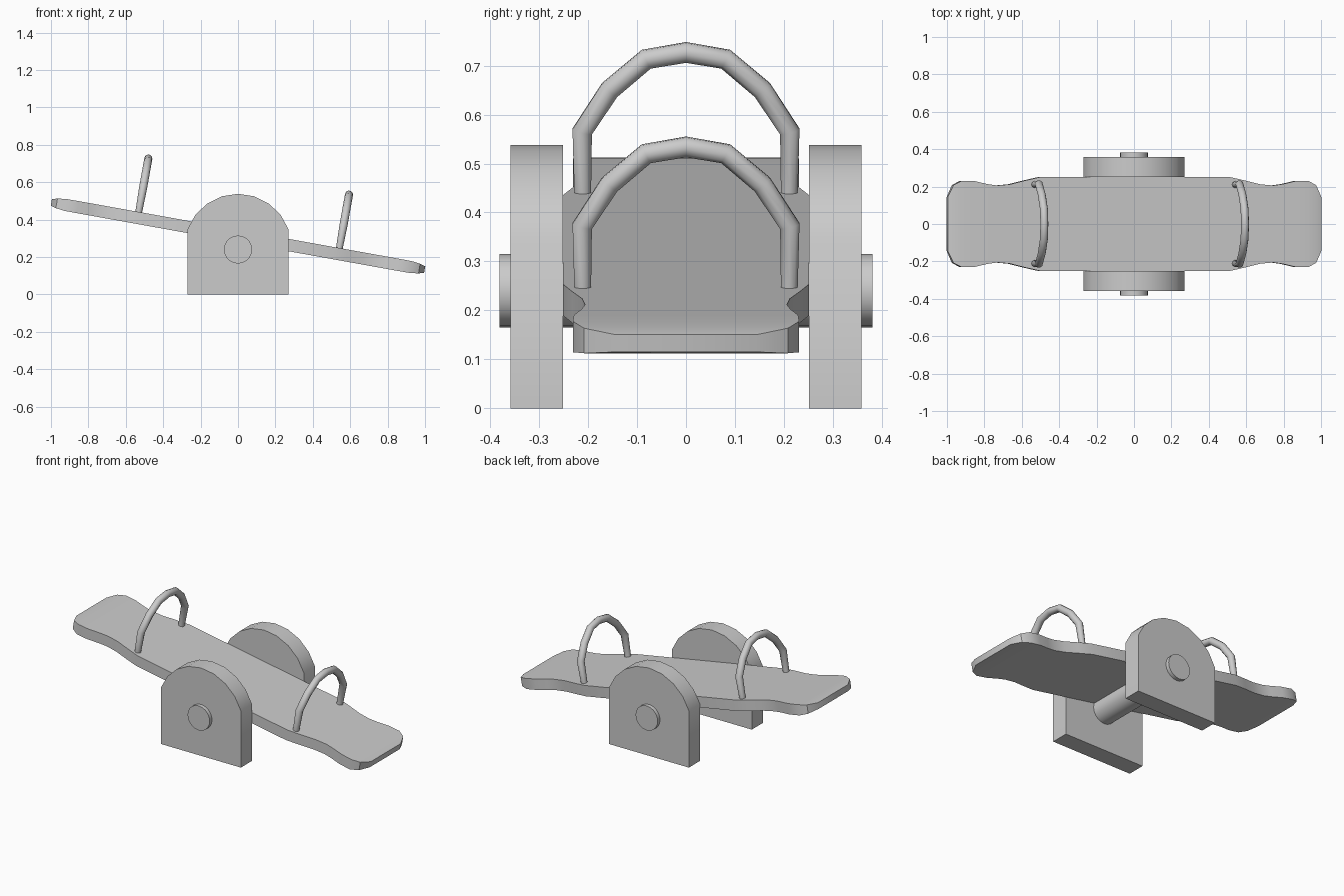
import bpy, bmesh, math
from mathutils import Matrix, Vector

if "Cube" in bpy.data.objects:
    bpy.data.objects.remove(bpy.data.objects["Cube"])

TILT = Matrix.Translation((0, 0, 0.3125)) @ Matrix.Rotation(math.radians(10.2), 4, 'Y')


def make(name, rings, matrix=Matrix(), angle=35):
    """Skin a list of equal-sized closed rings, cap both ends, shade by angle."""
    bm = bmesh.new()
    loops = [[bm.verts.new(matrix @ Vector(p)) for p in r] for r in rings]
    n = len(rings[0])
    for a, b in zip(loops, loops[1:]):
        for i in range(n):
            bm.faces.new((a[i], a[(i + 1) % n], b[(i + 1) % n], b[i]))
    bm.faces.new(loops[0])
    bm.faces.new(loops[-1])
    bmesh.ops.recalc_face_normals(bm, faces=bm.faces)
    mesh = bpy.data.meshes.new(name)
    bm.to_mesh(mesh)
    bm.free()
    obj = bpy.data.objects.new(name, mesh)
    bpy.context.collection.objects.link(obj)
    bpy.ops.object.select_all(action='DESELECT')
    obj.select_set(True)
    bpy.context.view_layer.objects.active = obj
    bpy.ops.object.shade_smooth_by_angle(angle=math.radians(angle))
    return obj


def prism(name, profile, y0, y1):
    """Extrude an x-z profile along y."""
    return make(name, [[(x, y, z) for x, z in profile] for y in (y0, y1)])


# plank: (distance along, half width, half thickness), mirrored about the middle
half = [(0.25, 0.251, 0.0325), (0.515, 0.251, 0.0325), (0.60, 0.232, 0.0325),
        (0.68, 0.212, 0.0325), (0.75, 0.206, 0.0325), (0.80, 0.213, 0.0325),
        (0.87, 0.229, 0.0325), (0.94, 0.231, 0.032), (0.985, 0.208, 0.026),
        (1.014, 0.145, 0.018)]
stations = [(-x, w, t) for x, w, t in reversed(half)] + half
make("plank", [[(x, -w, -t), (x, w, -t), (x, w, t), (x, -w, t)]
               for x, w, t in stations], TILT)

# side supports with arched tops
arch = [(0.287 * math.cos(a), 0.251 + 0.287 * math.sin(a))
        for a in (math.radians(19.8 + 140.4 * i / 8) for i in range(9))]
profile = [(-0.27, 0), (0.27, 0)] + arch
for side, s in (("front", -1), ("back", 1)):
    prism(side + "_support", profile, s * 0.251, s * 0.358)

# axle through both supports
circle = [(0.075 * math.cos(i * math.tau / 20), 0.24 + 0.075 * math.sin(i * math.tau / 20))
          for i in range(20)]
prism("axle", circle, -0.381, 0.381)

# hoop handles standing square to the plank
quarter = [(0.211, 0.0), (0.212, 0.128), (0.156, 0.214), (0.081, 0.278)]
path = [(-y, z) for y, z in quarter] + [(0, 0.292)] + [(y, z) for y, z in reversed(quarter)]
for name, cx in (("left_handle", -0.545), ("right_handle", 0.545)):
    rings = []
    for i, (y, z) in enumerate(path):
        a, b = Vector(path[max(i - 1, 0)]), Vector(path[min(i + 1, len(path) - 1)])
        t = (b - a).normalized()
        r = 0.018 if i in (0, len(path) - 1) else 0.0215
        rings.append([(cx + r * math.cos(k * math.tau / 10),
                       y - t.y * r * math.sin(k * math.tau / 10),
                       z + 0.031 + t.x * r * math.sin(k * math.tau / 10)) for k in range(10)])
    make(name, rings, TILT, 50)
